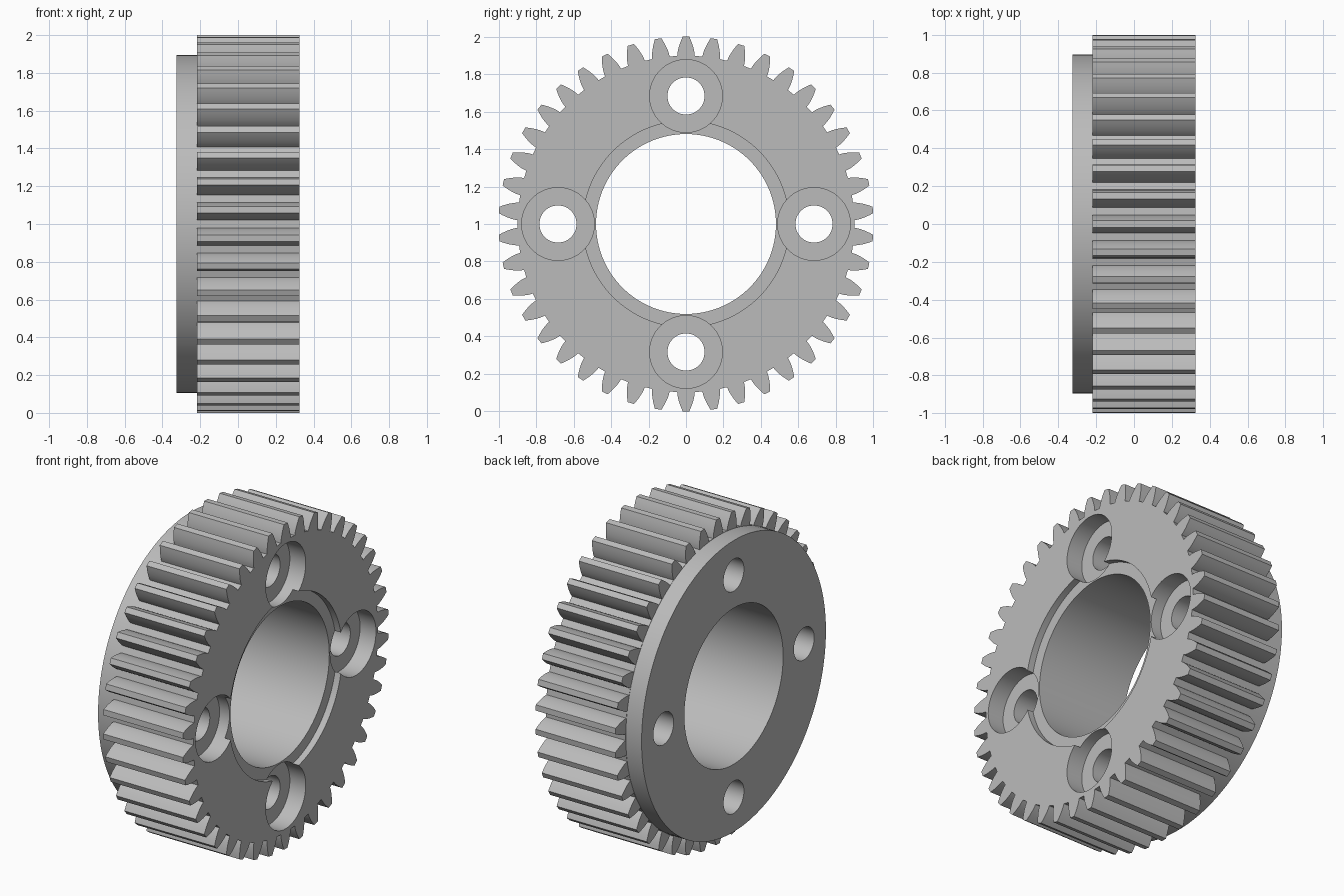
import bpy
import bmesh
from math import acos, cos, sin, tan, pi, radians, sqrt
from mathutils import Matrix

cube = bpy.data.objects.get("Cube")
if cube:
    bpy.data.objects.remove(cube, do_unlink=True)

TEETH = 42
TIP, ROOT = 1.0, 0.898
PITCH = TIP * TEETH / (TEETH + 2)
BASE = PITCH * cos(radians(20))
BACK, SHOULDER, FACE = -0.325, -0.218, 0.325
BOLT_CIRCLE = 0.683

steel = bpy.data.materials.new("plain grey steel")
steel.use_nodes = True
steel.diffuse_color = (0.5, 0.5, 0.5, 1)
steel.node_tree.nodes["Principled BSDF"].inputs["Base Color"].default_value = (0.5, 0.5, 0.5, 1)


def add_object(name, bm):
    bmesh.ops.recalc_face_normals(bm, faces=bm.faces)
    mesh = bpy.data.meshes.new(name)
    bm.to_mesh(mesh)
    bm.free()
    mesh.materials.append(steel)
    obj = bpy.data.objects.new(name, mesh)
    bpy.context.collection.objects.link(obj)
    return obj


def cylinder(name, radius, x0, x1, y=0, z=0, sides=128):
    """Closed cylinder along x, placed relative to the gear axis."""
    bm = bmesh.new()
    place = Matrix.Translation(((x0 + x1) / 2, y, z + 1)) @ Matrix.Rotation(pi / 2, 4, "Y")
    bmesh.ops.create_cone(bm, cap_ends=True, segments=sides, radius1=radius,
                          radius2=radius, depth=x1 - x0, matrix=place)
    return add_object(name, bm)


def involute(radius):
    a = acos(min(1, BASE / radius))
    return tan(a) - a


def half_tooth(radius):
    """Half the angular thickness of a tooth at a radius."""
    return pi / (2 * TEETH) + involute(PITCH) - involute(radius)


def combine(target, tool, operation):
    mod = target.modifiers.new(operation.lower(), "BOOLEAN")
    mod.operation = operation
    mod.solver = "EXACT"
    mod.object = tool
    bpy.context.view_layer.objects.active = target
    bpy.ops.object.modifier_apply(modifier=mod.name)
    bpy.data.objects.remove(tool, do_unlink=True)


# Toothed rim: involute outline extruded along the axle
steps = 6
radii = [ROOT + (TIP - ROOT) * i / steps for i in range(steps + 1)]
flank = [(r, half_tooth(r)) for r in radii]
outline = [(r, -a) for r, a in flank] + [(r, a) for r, a in reversed(flank)]
bm = bmesh.new()
ring = []
for t in range(TEETH):
    for r, a in outline:
        angle = a + 2 * pi * t / TEETH
        ring.append(bm.verts.new((SHOULDER, r * sin(angle), 1 + r * cos(angle))))
face = bm.faces.new(ring)
extruded = bmesh.ops.extrude_face_region(bm, geom=[face], use_keep_orig=True)
verts = [v for v in extruded["geom"] if isinstance(v, bmesh.types.BMVert)]
bmesh.ops.translate(bm, verts=verts, vec=(FACE - SHOULDER, 0, 0))
gear = add_object("spur_gear", bm)

# Plain flange behind the teeth
combine(gear, cylinder("flange", 0.896, BACK, SHOULDER + 0.1), "UNION")

# Central bore and its shallow recess
combine(gear, cylinder("bore", 0.48, -0.5, 0.5), "DIFFERENCE")
combine(gear, cylinder("bore_recess", 0.55, FACE - 0.04, 0.5), "DIFFERENCE")

# Four counterbored bolt holes
for i in range(4):
    y, z = BOLT_CIRCLE * sin(i * pi / 2), BOLT_CIRCLE * cos(i * pi / 2)
    combine(gear, cylinder("counterbore", 0.194, FACE - 0.108, 0.5, y, z, 64), "DIFFERENCE")
    combine(gear, cylinder("bolt_hole", 0.099, -0.5, 0.5, y, z, 48), "DIFFERENCE")

bpy.ops.object.select_all(action="DESELECT")
gear.select_set(True)
bpy.context.view_layer.objects.active = gear
bpy.ops.object.shade_smooth_by_angle(angle=radians(30))
